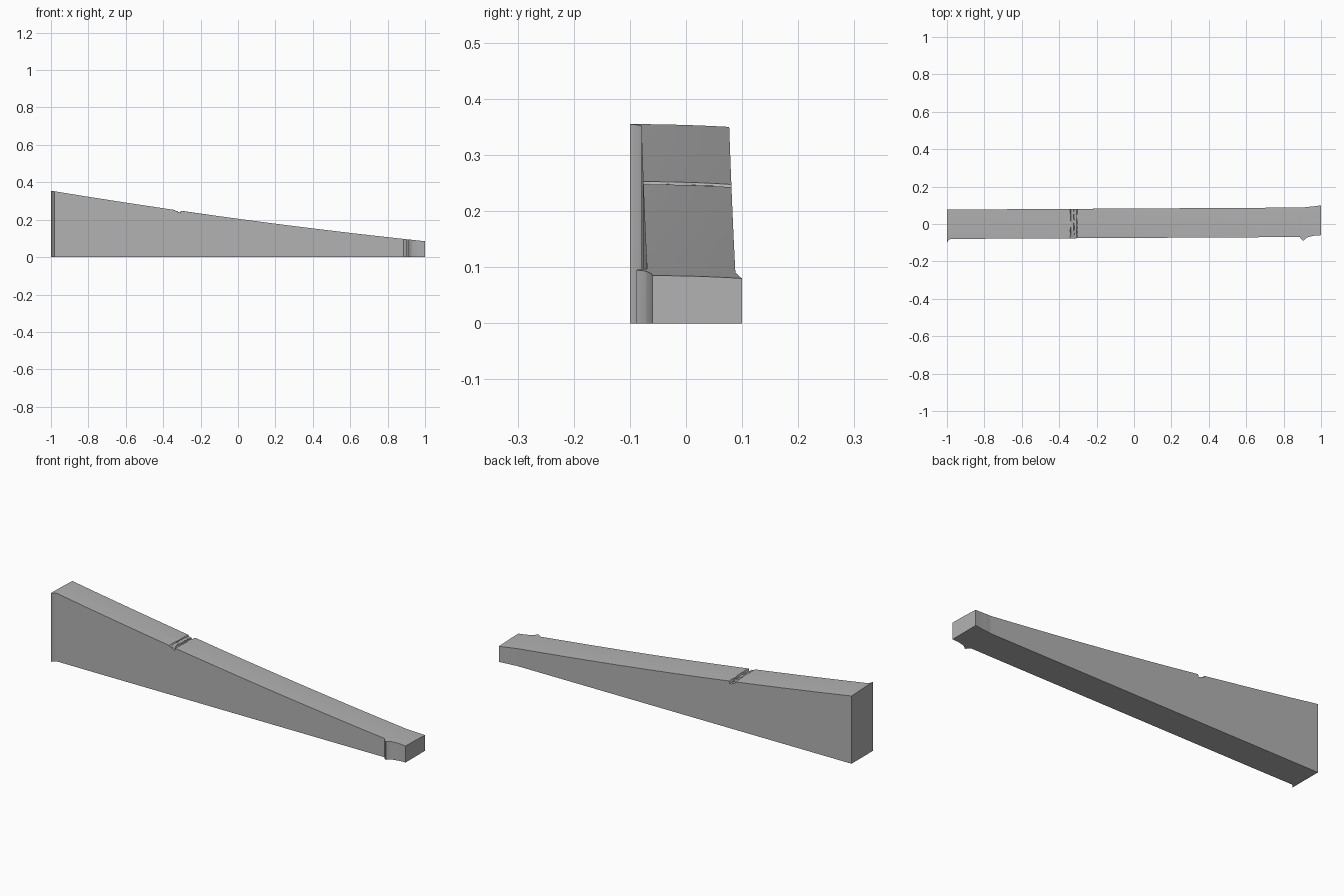
import bpy
import bmesh
import random
from math import radians

random.seed(4)
cube = bpy.data.objects.get("Cube")
if cube:
    bpy.data.objects.remove(cube)

COLUMNS = 14          # divisions across the top


def height(x):
    """Gently sagging slope of the top."""
    return 0.205 - 0.135 * x + 0.015 * x * x


def front_line(x):
    return -0.08 + 0.0055 * (x + 1)


def back_line(x):
    return 0.077 + 0.0058 * (x + 1)


# Plain stretches of wall, then the special stations: x -> y of the face
front_y = {-1: -0.1, -0.992: -0.087, -0.98: -0.079, 0.885: -0.069,
           0.892: -0.078, 0.902: -0.088, 0.908: -0.088, 0.922: -0.073,
           0.935: -0.069, 0.965: -0.062, 1: -0.06}
back_y = {0.922: 0.091, 0.935: 0.092, 0.965: 0.095, 1: 0.1}
# Broken notch across the top: x -> depth
notch = {-0.339: 0, -0.337: 0.007, -0.322: 0.007, -0.32: 0.012,
         -0.307: 0.012, -0.305: 0}
plain = [-0.8, -0.6, -0.45, -0.15, 0, 0.2, 0.4, 0.6, 0.75]
stations = sorted([*front_y, *notch, *plain])

# Loft the wall from one cross-section per station
bm = bmesh.new()
rings = []
for x in stations:
    y0 = front_y.get(x, front_line(x))
    y1 = back_y.get(x, back_line(x))
    depth = notch.get(x, 0)
    ring = [bm.verts.new((x, y0, 0))]
    for i in range(COLUMNS + 1):
        t = i / COLUMNS
        z = height(x) - 0.005 * t * t - depth
        jag = 0
        if x in notch:
            jag = random.uniform(-0.003, 0.003)
            if depth:
                z += random.uniform(-0.002, 0.004)
                jag *= 0.3
        ring.append(bm.verts.new((x + jag, y0 + (y1 - y0) * t, z)))
    ring.append(bm.verts.new((x, y1, 0)))
    rings.append(ring)

for a, b in zip(rings, rings[1:]):
    for i in range(len(a)):
        j = (i + 1) % len(a)
        bm.faces.new((a[i], b[i], b[j], a[j]))
bm.faces.new(rings[0])
bm.faces.new(rings[-1][::-1])
bmesh.ops.recalc_face_normals(bm, faces=bm.faces)

mesh = bpy.data.meshes.new("sloping_wall")
bm.to_mesh(mesh)
bm.free()
wall = bpy.data.objects.new("sloping_wall", mesh)
bpy.context.collection.objects.link(wall)

# Plain grey
grey = bpy.data.materials.new("stone_grey")
grey.use_nodes = True
color = (0.45, 0.45, 0.45, 1)
grey.diffuse_color = color
grey.node_tree.nodes["Principled BSDF"].inputs["Base Color"].default_value = color
mesh.materials.append(grey)

# Smooth shading with sharp edges kept
bpy.ops.object.select_all(action="DESELECT")
wall.select_set(True)
bpy.context.view_layer.objects.active = wall
bpy.ops.object.shade_smooth_by_angle(angle=radians(30))
